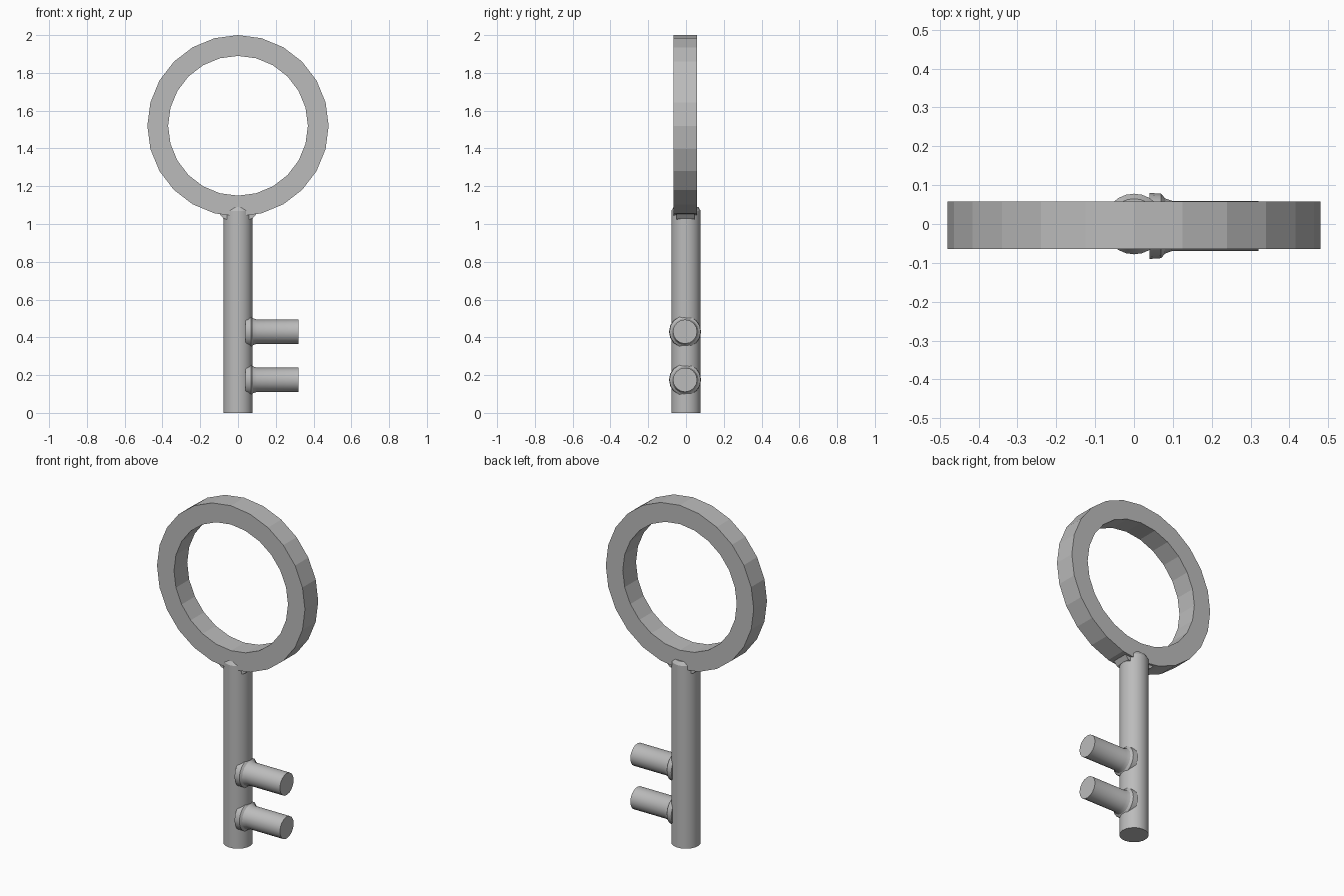
import bpy, bmesh, math
from mathutils import Matrix

cube = bpy.data.objects.get("Cube")
if cube:
    bpy.data.objects.remove(cube, do_unlink=True)

# One plain grey metal
metal = bpy.data.materials.new("grey metal")
metal.use_nodes = True
GREY = (0.5, 0.5, 0.5, 1)
metal.diffuse_color = GREY
metal.node_tree.nodes["Principled BSDF"].inputs["Base Color"].default_value = GREY


def lathe(name, profile, sides, matrix, closed=False, smooth=True):
    """Revolve (radius, height) points around local z, capping open ends."""
    bm = bmesh.new()
    rings = [[bm.verts.new((r * math.cos(math.tau * i / sides),
                            r * math.sin(math.tau * i / sides), h))
              for i in range(sides)] for r, h in profile]
    pairs = list(zip(rings, rings[1:]))
    if closed:
        pairs.append((rings[-1], rings[0]))
    else:
        bm.faces.new(rings[0])
        bm.faces.new(rings[-1])
    for a, b in pairs:
        for i in range(sides):
            j = (i + 1) % sides
            bm.faces.new((a[i], a[j], b[j], b[i]))
    bm.transform(matrix)
    return finish(name, bm, smooth)


def finish(name, bm, smooth=False):
    bmesh.ops.recalc_face_normals(bm, faces=bm.faces)
    mesh = bpy.data.meshes.new(name)
    bm.to_mesh(mesh)
    bm.free()
    mesh.materials.append(metal)
    obj = bpy.data.objects.new(name, mesh)
    bpy.context.collection.objects.link(obj)
    if smooth:
        bpy.ops.object.select_all(action='DESELECT')
        obj.select_set(True)
        bpy.context.view_layer.objects.active = obj
        bpy.ops.object.shade_smooth_by_angle(angle=math.radians(30))
    return obj


# Faceted flat ring handle
lathe("ring_handle", [(0.37, -0.058), (0.48, -0.058), (0.48, 0.065), (0.37, 0.065)], 24,
      Matrix.Translation((0, 0, 1.52)) @ Matrix.Rotation(math.pi / 2, 4, 'X'),
      closed=True, smooth=False)

# Round shaft with a slightly chamfered top where it enters the ring
lathe("shaft", [(0.078, 0), (0.078, 1.07), (0.065, 1.09)], 24, Matrix.Identity(4))

# Two round teeth, flared where they meet the shaft
for name, z in (("lower_tooth", 0.175), ("upper_tooth", 0.43)):
    lathe(name, [(0.085, 0.04), (0.083, 0.07), (0.071, 0.08), (0.064, 0.1), (0.064, 0.32)], 16,
          Matrix.Translation((0, -0.005, z)) @ Matrix.Rotation(math.pi / 2, 4, 'Y'))

# Small weld fillets between shaft and ring
for name, side in (("left_fillet", 1), ("right_fillet", -1)):
    bm = bmesh.new()
    outline = [(0.05, 1.02), (0.078, 1.03), (0.1, 1.056), (0.05, 1.07)]
    face = bm.faces.new([bm.verts.new((side * x, -0.05, z)) for x, z in outline])
    out = bmesh.ops.extrude_face_region(bm, geom=[face])
    bmesh.ops.translate(bm, vec=(0, 0.095, 0),
                        verts=[v for v in out["geom"] if isinstance(v, bmesh.types.BMVert)])
    finish(name, bm)
